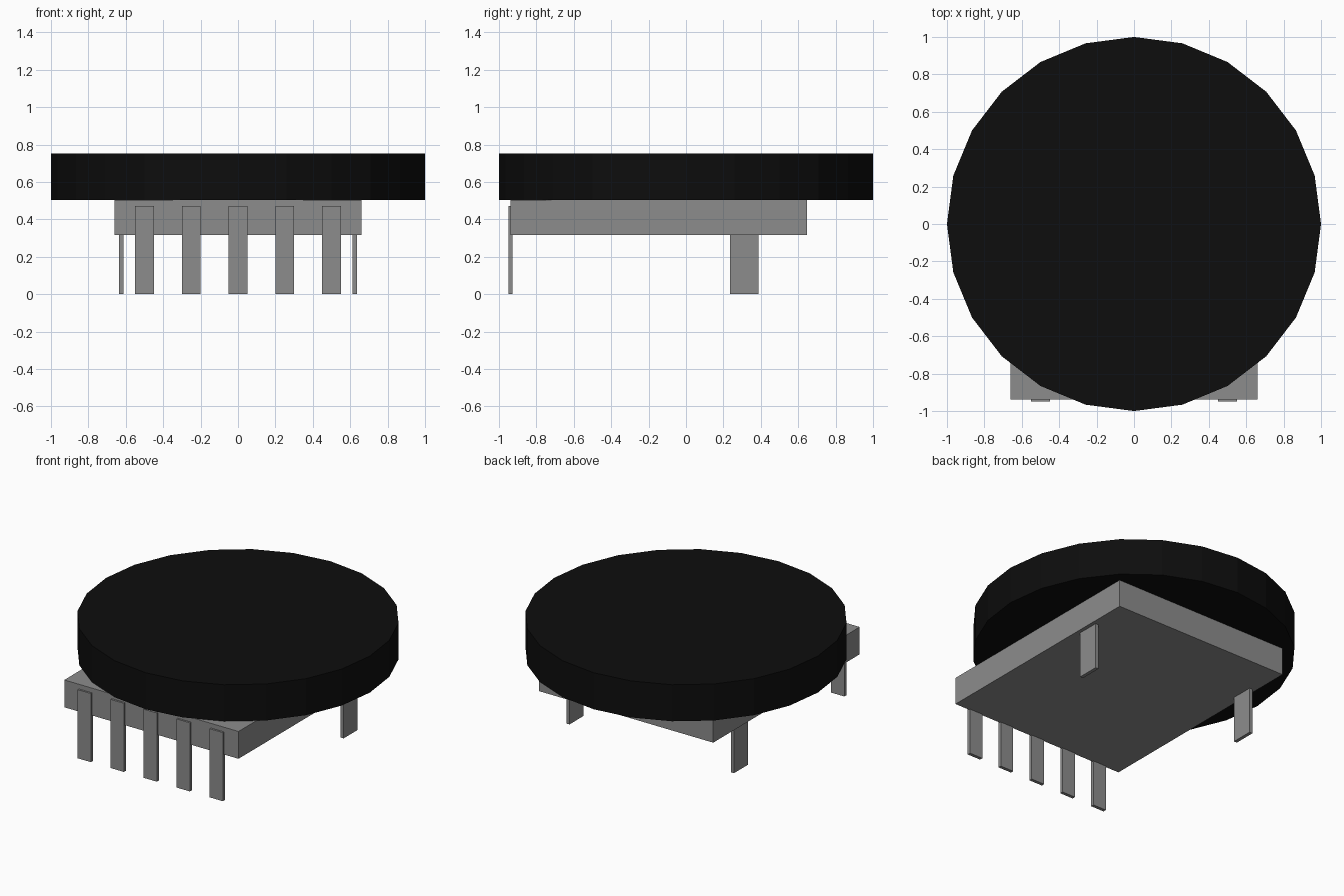
import bpy

cube = bpy.data.objects.get("Cube")
if cube:
    bpy.data.objects.remove(cube, do_unlink=True)


def make_material(name, value):
    mat = bpy.data.materials.new(name)
    mat.use_nodes = True
    colour = (value, value, value, 1)
    mat.diffuse_color = colour
    mat.node_tree.nodes["Principled BSDF"].inputs["Base Color"].default_value = colour
    return mat


black = make_material("black", 0.004)
grey = make_material("grey", 0.265)


def box(name, x, y, z, mat):
    """Box spanning the (min, max) pairs x, y and z."""
    bpy.ops.mesh.primitive_cube_add(
        size=1, location=[(a + b) / 2 for a, b in (x, y, z)])
    obj = bpy.context.object
    obj.name = name
    obj.scale = [b - a for a, b in (x, y, z)]
    bpy.ops.object.transform_apply(location=False, rotation=False, scale=True)
    obj.data.materials.append(mat)
    return obj


# Round cap on top
bpy.ops.mesh.primitive_cylinder_add(
    vertices=24, radius=1, depth=0.25, location=(0, 0, 0.627))
cap = bpy.context.object
cap.name = "round_cap"
cap.data.materials.append(black)

# Rectangular base
box("base_block", (-0.66, 0.66), (-0.937, 0.648), (0.315, 0.502), grey)

# Row of five contact pins along the front
for i in range(5):
    x = (i - 2) * 0.25
    box(f"front_pin_{i + 1}", (x - 0.05, x + 0.05), (-0.95, -0.928), (0, 0.47), grey)

# One mounting tab under each side
for side, s in (("left", 1), ("right", -1)):
    box(f"{side}_tab", sorted((s * 0.612, s * 0.635)), (0.236, 0.387), (0, 0.33), grey)
